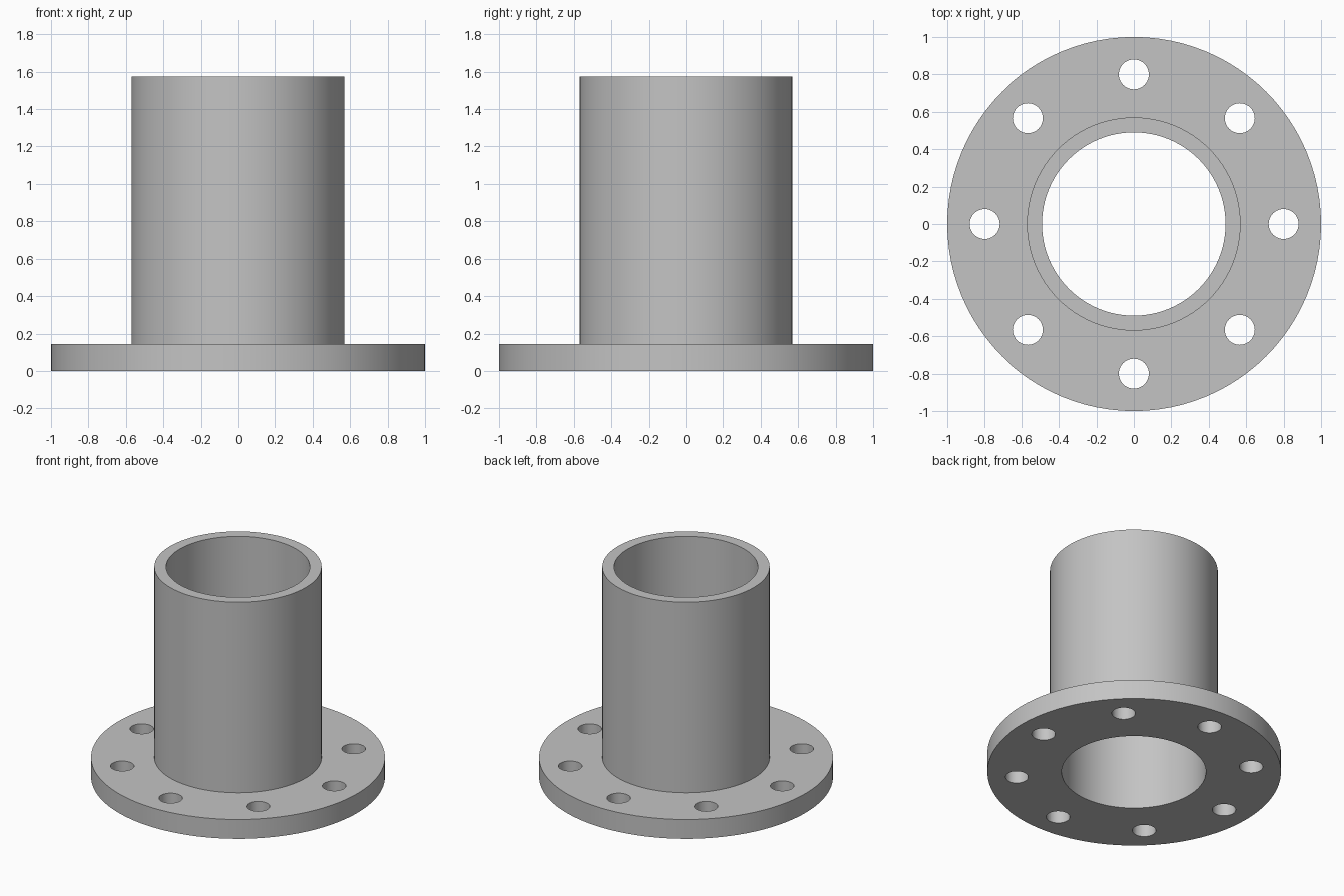
import bpy
import bmesh
import math
from mathutils import Matrix, Vector

FLANGE_R, PIPE_R, BORE_R = 1.0, 0.57, 0.49
FLANGE_H, TOTAL_H = 0.145, 1.575
BOLT_CIRCLE, BOLT_R, BOLT_COUNT = 0.8, 0.08, 8

cube = bpy.data.objects.get("Cube")
if cube:
    bpy.data.objects.remove(cube, do_unlink=True)

steel = bpy.data.materials.new("grey_steel")
steel.use_nodes = True
colour = (0.55, 0.55, 0.55, 1.0)
steel.diffuse_color = colour
steel.node_tree.nodes["Principled BSDF"].inputs["Base Color"].default_value = colour


def add_object(name, bm):
    bmesh.ops.recalc_face_normals(bm, faces=bm.faces)
    mesh = bpy.data.meshes.new(name)
    bm.to_mesh(mesh)
    bm.free()
    obj = bpy.data.objects.new(name, mesh)
    bpy.context.collection.objects.link(obj)
    mesh.materials.append(steel)
    return obj


# Flange and pipe: one closed profile turned about the z axis
bm = bmesh.new()
profile = [(BORE_R, 0), (FLANGE_R, 0), (FLANGE_R, FLANGE_H),
           (PIPE_R, FLANGE_H), (PIPE_R, TOTAL_H), (BORE_R, TOTAL_H)]
verts = [bm.verts.new((r, 0, z)) for r, z in profile]
edges = [bm.edges.new((v, verts[(i + 1) % len(verts)])) for i, v in enumerate(verts)]
bmesh.ops.spin(bm, geom=verts + edges, cent=(0, 0, 0), axis=(0, 0, 1),
               angle=math.tau, steps=96, use_duplicate=False)
bmesh.ops.remove_doubles(bm, verts=bm.verts, dist=0.0001)
body = add_object("flanged_pipe", bm)

# Bolt holes: a ring of cylinders cut through the flange
bm = bmesh.new()
for i in range(BOLT_COUNT):
    spot = Matrix.Rotation(math.tau * i / BOLT_COUNT, 4, "Z") @ Vector((BOLT_CIRCLE, 0, FLANGE_H / 2))
    bmesh.ops.create_cone(bm, cap_ends=True, segments=40, radius1=BOLT_R, radius2=BOLT_R,
                          depth=FLANGE_H * 2, matrix=Matrix.Translation(spot))
cutter = add_object("bolt_hole_cutter", bm)
cutter.hide_render = True

cut = body.modifiers.new("bolt_holes", "BOOLEAN")
cut.operation = "DIFFERENCE"
cut.solver = "EXACT"
cut.object = cutter

bpy.ops.object.select_all(action="DESELECT")
body.select_set(True)
bpy.context.view_layer.objects.active = body
bpy.ops.object.modifier_apply(modifier=cut.name)
bpy.data.objects.remove(cutter, do_unlink=True)

# Round walls smooth, rims crisp
bpy.ops.object.shade_smooth_by_angle(angle=math.radians(30))
